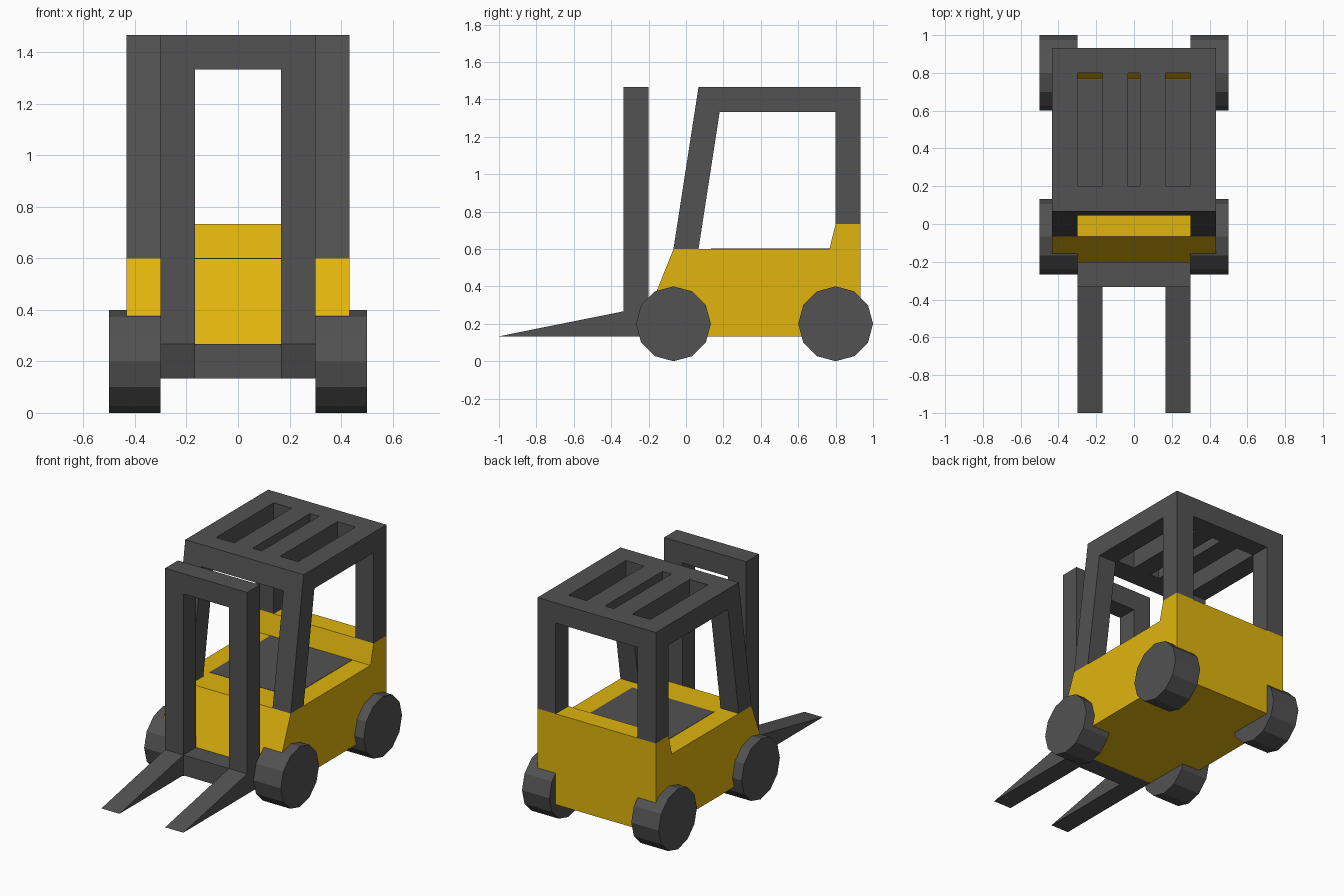
import bpy, bmesh
from math import sin, cos, pi

if "Cube" in bpy.data.objects:
    bpy.data.objects.remove(bpy.data.objects["Cube"])


def material(name, color):
    m = bpy.data.materials.new(name)
    m.diffuse_color = (*color, 1)
    m.use_nodes = True
    m.node_tree.nodes["Principled BSDF"].inputs["Base Color"].default_value = m.diffuse_color
    return m


YELLOW = material("yellow_paint", (0.75, 0.46, 0.004))
DARK = material("dark_grey", (0.085, 0.085, 0.085))


def extrude(name, profile, x0, x1, mat=DARK):
    """Sweep a side profile of (y, z) points from x0 to x1."""
    bm = bmesh.new()
    face = bm.faces.new([bm.verts.new((x0, y, z)) for y, z in profile])
    new = bmesh.ops.extrude_face_region(bm, geom=[face])["geom"]
    verts = [v for v in new if isinstance(v, bmesh.types.BMVert)]
    bmesh.ops.translate(bm, verts=verts, vec=(x1 - x0, 0, 0))
    bmesh.ops.recalc_face_normals(bm, faces=bm.faces)
    mesh = bpy.data.meshes.new(name)
    bm.to_mesh(mesh)
    bm.free()
    mesh.materials.append(mat)
    ob = bpy.data.objects.new(name, mesh)
    bpy.context.collection.objects.link(ob)
    return ob


def box(name, x0, x1, y0, y1, z0, z1, mat=DARK):
    return extrude(name, [(y0, z0), (y1, z0), (y1, z1), (y0, z1)], x0, x1, mat)


def cut(ob, cutters):
    """Subtract each cutter, then bake the result and drop the cutters."""
    for c in cutters:
        c.hide_render = True
        mod = ob.modifiers.new("cut", 'BOOLEAN')
        mod.operation, mod.solver, mod.object = 'DIFFERENCE', 'EXACT', c
    deps = bpy.context.evaluated_depsgraph_get()
    mesh = bpy.data.meshes.new_from_object(ob.evaluated_get(deps))
    ob.modifiers.clear()
    ob.data = mesh
    for c in cutters:
        bpy.data.objects.remove(c)


# Body with sloped nose and raised rear
extrude("body", [(-0.2, 0.133), (-0.2, 0.267), (-0.067, 0.6), (0.767, 0.6),
                 (0.8, 0.733), (0.933, 0.733), (0.933, 0.133)],
        -0.433, 0.433, YELLOW)

# Dark panel on the deck
box("deck_panel", -0.3, 0.3, 0.133, 0.766, 0.59, 0.602)

# Overhead guard: solid cab shape, hollowed through both ways, then roof slots
guard = extrude("overhead_guard", [(-0.067, 0.6), (0.067, 1.467), (0.933, 1.467),
                                   (0.933, 0.733), (0.8, 0.733), (0.8, 0.6)],
                -0.433, 0.433)
cutters = [
    box("cab_opening", -0.3, 0.3, -1, 2, 0.3, 1.333),
    extrude("side_opening", [(0.0209, 0.3), (0.18, 1.333), (0.8, 1.333), (0.8, 0.3)], -1, 1),
]
for x0, x1 in ((-0.3, -0.167), (-0.033, 0.033), (0.167, 0.3)):
    cutters.append(box("roof_slot", x0, x1, 0.2, 0.7995, 1.2, 1.6))
cut(guard, cutters)

# Lifting mast
mast = box("mast", -0.3, 0.3, -0.333, -0.2, 0.133, 1.467)
cut(mast, [box("mast_opening", -0.167, 0.167, -1, 1, 0.267, 1.333)])

# Forks and wheels, mirrored left and right
for side, s in (("left", -1), ("right", 1)):
    extrude(f"fork_{side}", [(-1, 0.133), (-0.333, 0.133), (-0.333, 0.267)],
            s * 0.167, s * 0.3)
    for end, y in (("front", -0.067), ("rear", 0.8)):
        rim = [(y + 0.2 * cos(i * pi / 6), 0.2 + 0.2 * sin(i * pi / 6)) for i in range(12)]
        extrude(f"wheel_{end}_{side}", rim, s * 0.3, s * 0.5)
